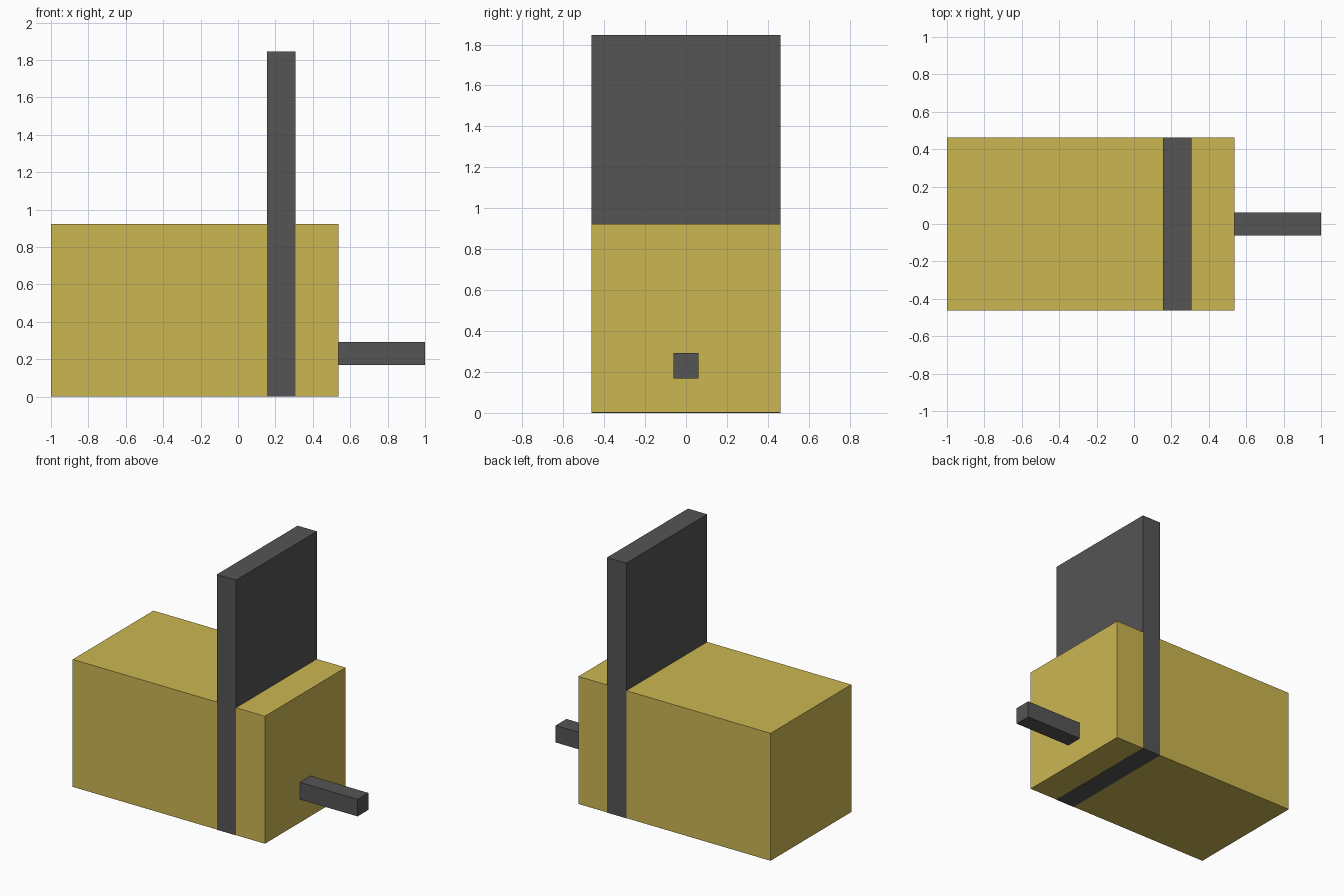
import bpy
from mathutils import Matrix, Vector
import bmesh

if "Cube" in bpy.data.objects:
    bpy.data.objects.remove(bpy.data.objects["Cube"])

U = 2 / 13      # model module: overall length is 13 modules
PROUD = 0.001   # panel stands slightly proud of the body faces


def material(name, colour):
    mat = bpy.data.materials.new(name)
    mat.diffuse_color = (*colour, 1)
    mat.use_nodes = True
    mat.node_tree.nodes["Principled BSDF"].inputs["Base Color"].default_value = mat.diffuse_color
    return mat


def box(name, low, high, mat):
    """Axis-aligned box between two corners."""
    low, high = Vector(low), Vector(high)
    bm = bmesh.new()
    bmesh.ops.create_cube(bm, size=1, matrix=Matrix.Translation((low + high) / 2)
                          @ Matrix.Diagonal((*(high - low), 1)))
    mesh = bpy.data.meshes.new(name)
    bm.to_mesh(mesh)
    bm.free()
    mesh.materials.append(mat)
    obj = bpy.data.objects.new(name, mesh)
    bpy.context.collection.objects.link(obj)
    return obj


yellow = material("mustard yellow", (0.60, 0.47, 0.083))
grey = material("dark grey", (0.09, 0.09, 0.09))

# Main block
box("body", (-1, -3 * U, PROUD), (3.5 * U, 3 * U, 6 * U), yellow)

# Upright slab passing through the block
box("upright_panel", (U, -3 * U - PROUD, 0), (2 * U, 3 * U + PROUD, 12 * U), grey)

# Square rod sticking out of the end
box("rod", (3.4 * U, -0.4 * U, 1.1 * U), (1, 0.4 * U, 1.9 * U), grey)
